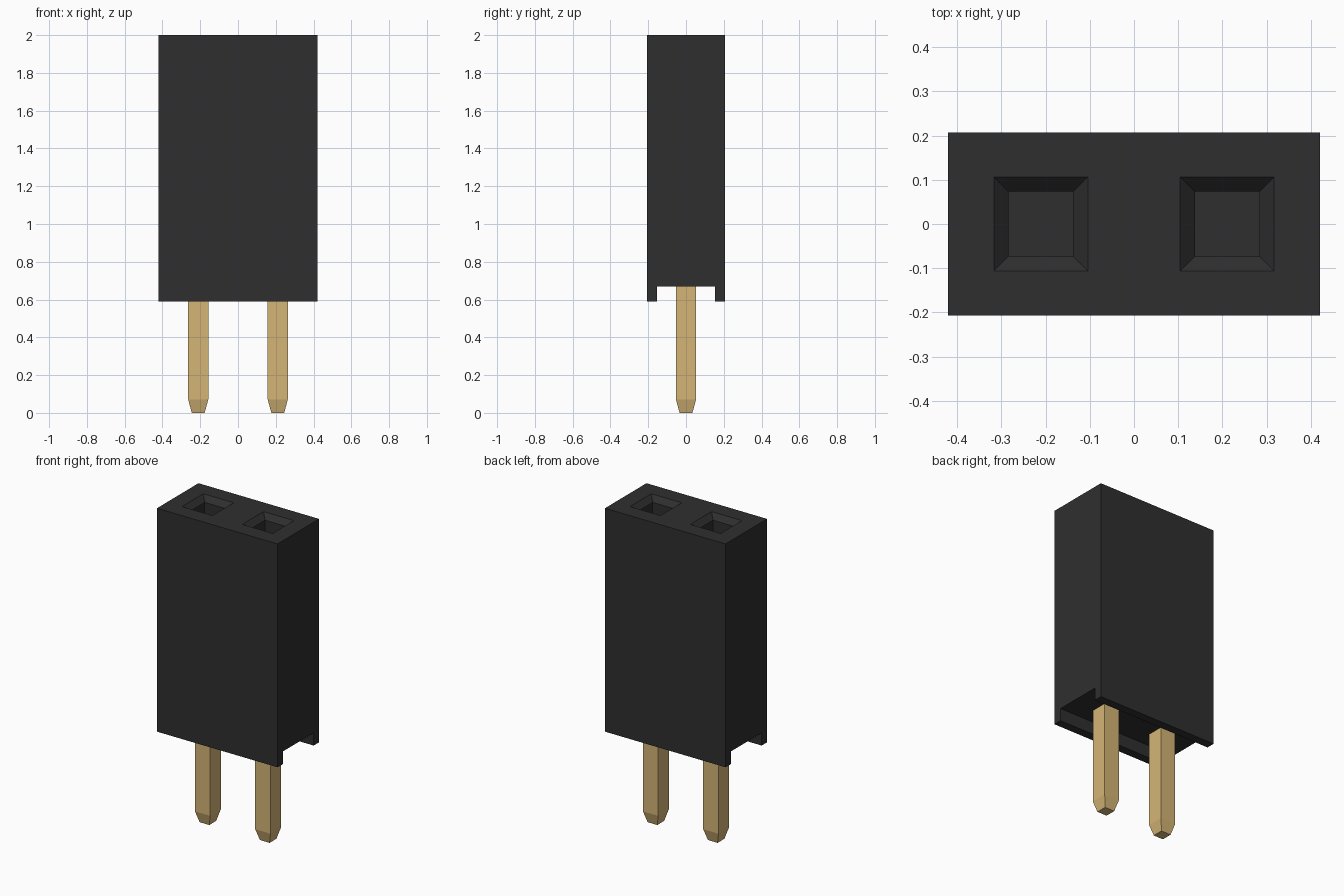
import bpy
import bmesh

PITCH = 0.421                 # spacing between the two contacts
HALF_X, HALF_Y = 0.421, 0.207
BASE_Z, CHANNEL_Z, TOP_Z = 0.59, 0.67, 2.0

cube = bpy.data.objects.get("Cube")
if cube:
    bpy.data.objects.remove(cube, do_unlink=True)


def material(name, colour):
    mat = bpy.data.materials.new(name)
    mat.use_nodes = True
    mat.diffuse_color = colour
    mat.node_tree.nodes["Principled BSDF"].inputs["Base Color"].default_value = colour
    return mat


def loft(name, rings, mat):
    """Closed solid through a list of equal-length point rings."""
    bm = bmesh.new()
    loops = [[bm.verts.new(p) for p in ring] for ring in rings]
    n = len(loops[0])
    for a, b in zip(loops, loops[1:]):
        for i in range(n):
            j = (i + 1) % n
            bm.faces.new((a[i], a[j], b[j], b[i]))
    bm.faces.new(loops[0][::-1])
    bm.faces.new(loops[-1])
    bmesh.ops.recalc_face_normals(bm, faces=bm.faces)
    mesh = bpy.data.meshes.new(name)
    bm.to_mesh(mesh)
    bm.free()
    mesh.materials.append(mat)
    obj = bpy.data.objects.new(name, mesh)
    bpy.context.collection.objects.link(obj)
    return obj


def square_post(name, x, sections, mat):
    """Square column at x, from (half width, height) sections."""
    rings = [[(x - h, -h, z), (x + h, -h, z), (x + h, h, z), (x - h, h, z)]
             for h, z in sections]
    return loft(name, rings, mat)


black = material("black plastic", (0.028, 0.028, 0.028, 1))
gold = material("gold metal", (0.66, 0.46, 0.18, 1))

# Housing: block with a channel running along its underside
profile = [(-HALF_Y, BASE_Z), (-0.153, BASE_Z), (-0.153, CHANNEL_Z), (0.153, CHANNEL_Z),
           (0.153, BASE_Z), (HALF_Y, BASE_Z), (HALF_Y, TOP_Z), (-HALF_Y, TOP_Z)]
housing = loft("housing", [[(x, y, z) for y, z in profile] for x in (-HALF_X, HALF_X)], black)

for side, sign in (("left", 1), ("right", -1)):
    x = sign * PITCH / 2

    # Socket: square hole with a chamfered mouth
    cutter = square_post("socket_cutter", x,
                         [(0.073, 1.0), (0.073, TOP_Z - 0.033), (0.106, TOP_Z), (0.106, TOP_Z + 0.1)],
                         black)
    cutter.hide_render = True
    cut = housing.modifiers.new("socket", 'BOOLEAN')
    cut.operation = 'DIFFERENCE'
    cut.solver = 'EXACT'
    cut.object = cutter
    bpy.context.view_layer.objects.active = housing
    bpy.ops.object.modifier_apply(modifier=cut.name)
    bpy.data.objects.remove(cutter, do_unlink=True)

    # Contact pin with a tapered tip
    square_post(side + "_pin", x, [(0.034, 0), (0.053, 0.07), (0.053, CHANNEL_Z + 0.01)], gold)
